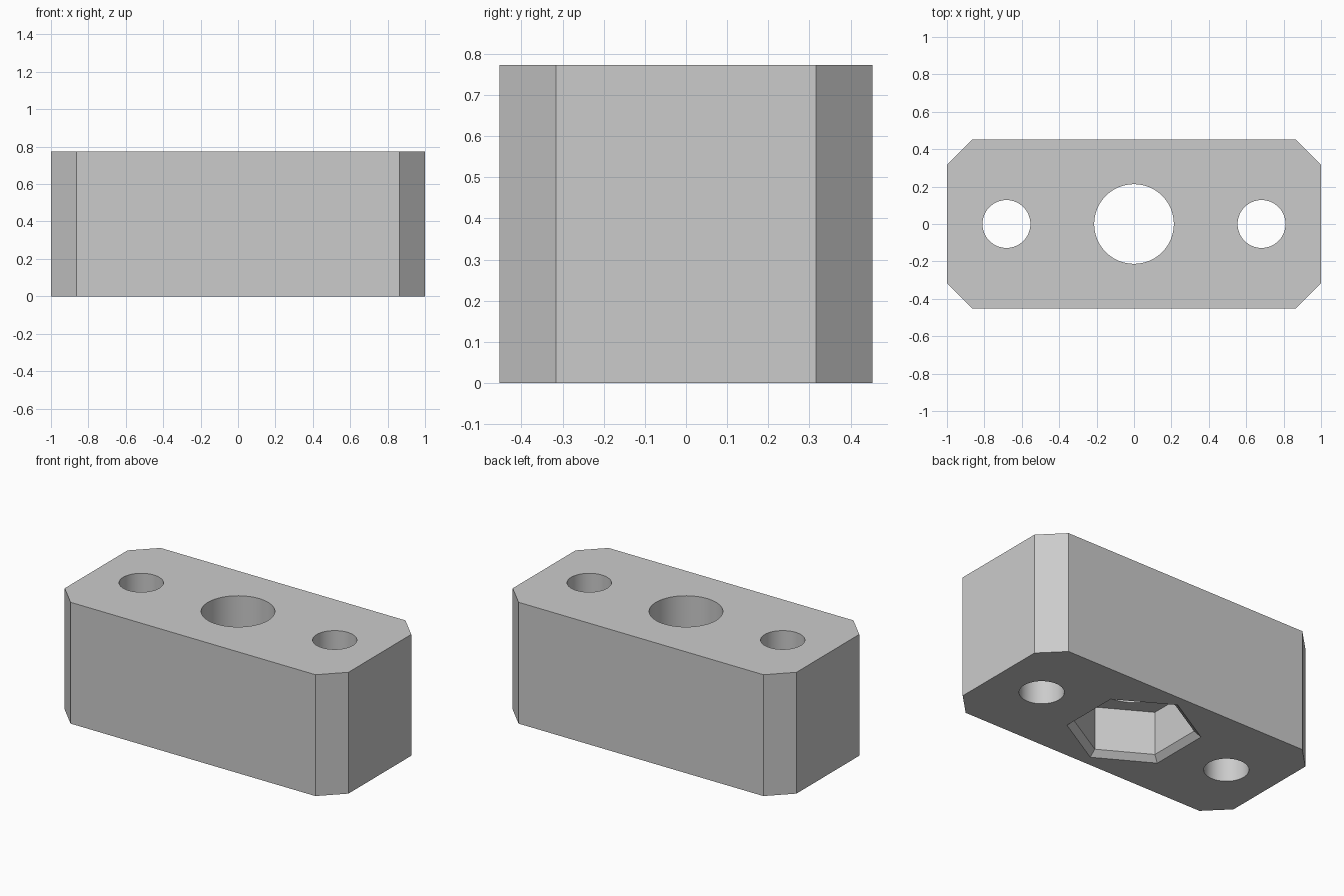
import bpy
import bmesh
from math import sin, cos, tau, radians

cube = bpy.data.objects.get("Cube")
if cube:
    bpy.data.objects.remove(cube, do_unlink=True)

# Single plain grey material
grey = bpy.data.materials.new("plain_grey")
grey.use_nodes = True
colour = (0.6, 0.6, 0.6, 1)
grey.diffuse_color = colour
grey.node_tree.nodes["Principled BSDF"].inputs["Base Color"].default_value = colour


def ring(radius, sides, x=0.0):
    """Regular polygon outline with one corner towards +y."""
    return [(x + radius * sin(-tau * i / sides), radius * cos(tau * i / sides))
            for i in range(sides)]


def loft(name, sections):
    """Closed solid through (outline, z) sections, counter-clockwise, bottom to top."""
    bm = bmesh.new()
    rings = [[bm.verts.new((x, y, z)) for x, y in outline] for outline, z in sections]
    bm.faces.new(rings[0][::-1])
    bm.faces.new(rings[-1])
    for low, high in zip(rings, rings[1:]):
        n = len(low)
        for i in range(n):
            j = (i + 1) % n
            bm.faces.new((low[i], low[j], high[j], high[i]))
    bmesh.ops.recalc_face_normals(bm, faces=bm.faces[:])
    mesh = bpy.data.meshes.new(name)
    bm.to_mesh(mesh)
    bm.free()
    mesh.materials.append(grey)
    obj = bpy.data.objects.new(name, mesh)
    bpy.context.collection.objects.link(obj)
    return obj


# Block with chamfered vertical corners
LENGTH, DEPTH, HEIGHT, CUT = 1.0, 0.453, 0.773, 0.137
quarter = [(LENGTH, DEPTH - CUT), (LENGTH - CUT, DEPTH)]
half = quarter + [(-x, y) for x, y in quarter[::-1]]
outline = half + [(-x, -y) for x, y in half]
block = loft("mounting_block", [(outline, 0), (outline, HEIGHT)])

# Through bores: large centre bore and a smaller one at each end
cutters = []
for name, radius, x in (("centre_bore", 0.213, 0),
                        ("left_bore", 0.128, 0.682),
                        ("right_bore", 0.128, -0.682)):
    circle = ring(radius, 64, x)
    cutters.append(loft(name, [(circle, -0.1), (circle, HEIGHT + 0.1)]))

# Hexagonal nut pocket underneath, with a bevelled mouth
MOUTH, POCKET, LIP, CEILING = 0.385, 0.345, 0.035, 0.31
cutters.append(loft("nut_pocket", [(ring(2 * MOUTH - POCKET, 6), -LIP),
                                   (ring(POCKET, 6), LIP),
                                   (ring(POCKET, 6), CEILING)]))

# Cut the openings, then remove the cutters
bpy.ops.object.select_all(action='DESELECT')
bpy.context.view_layer.objects.active = block
block.select_set(True)
for cutter in cutters:
    mod = block.modifiers.new(cutter.name, 'BOOLEAN')
    mod.operation = 'DIFFERENCE'
    mod.solver = 'EXACT'
    mod.object = cutter
    bpy.ops.object.modifier_apply(modifier=mod.name)
    bpy.data.objects.remove(cutter, do_unlink=True)

bpy.ops.object.shade_smooth_by_angle(angle=radians(25))
